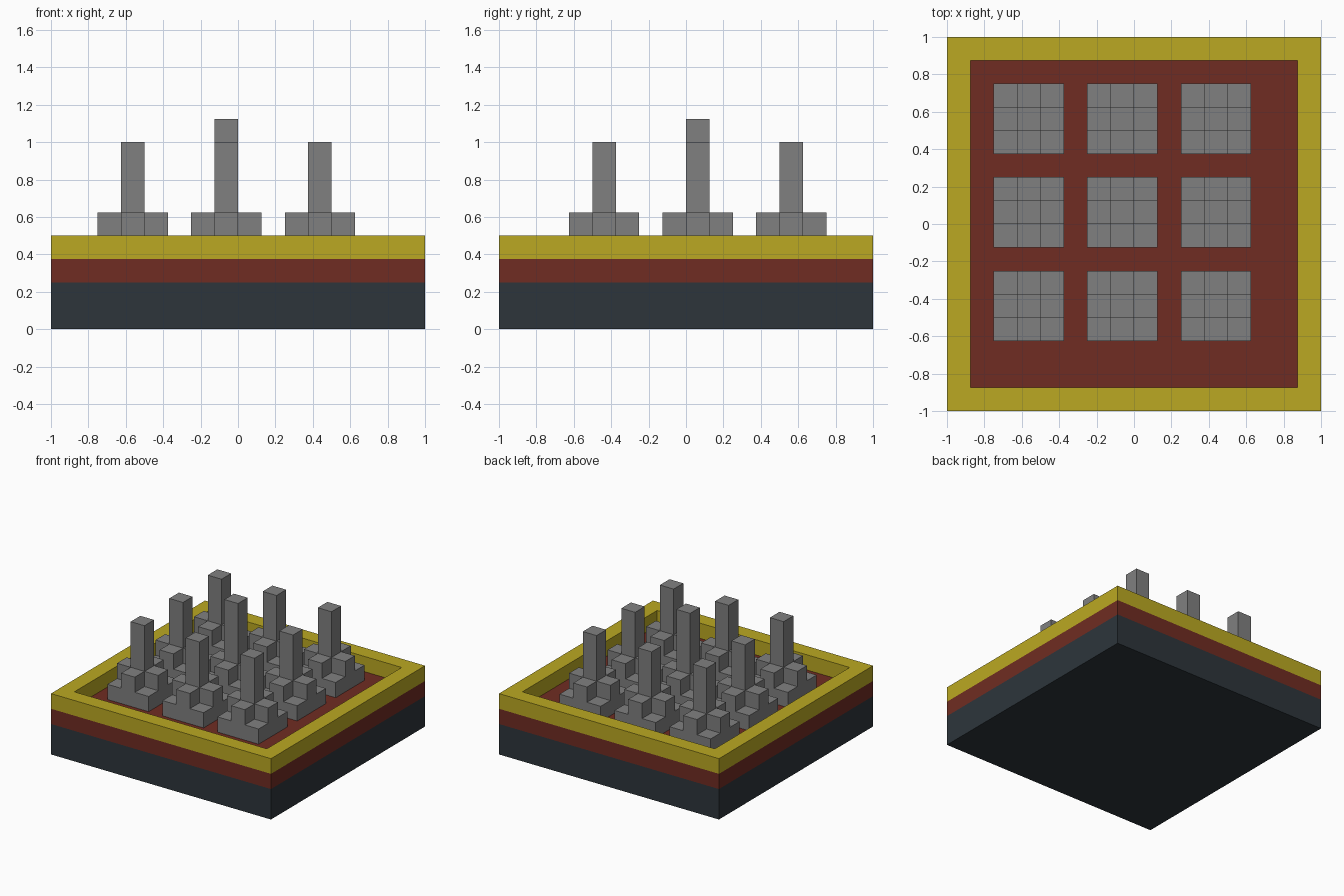
import bpy, bmesh

if "Cube" in bpy.data.objects:
    bpy.data.objects.remove(bpy.data.objects["Cube"])

U = 0.125  # one block


def material(name, hex_code):
    def lin(c):
        c /= 255
        return c / 12.92 if c <= 0.04045 else ((c + 0.055) / 1.055) ** 2.4
    m = bpy.data.materials.new(name)
    m.diffuse_color = [lin(int(hex_code[i:i + 2], 16)) for i in (0, 2, 4)] + [1]
    m.use_nodes = True
    m.node_tree.nodes["Principled BSDF"].inputs["Base Color"].default_value = m.diffuse_color
    return m


def finish(name, bm, mat, loc=(0, 0, 0)):
    bmesh.ops.remove_doubles(bm, verts=bm.verts, dist=1e-5)
    me = bpy.data.meshes.new(name)
    bm.to_mesh(me)
    bm.free()
    me.materials.append(mat)
    ob = bpy.data.objects.new(name, me)
    ob.location = loc
    bpy.context.collection.objects.link(ob)
    return ob


def square_loft(name, rings, mat, bottom=False, top=False):
    """Skin square rings given as (half width, z)."""
    bm = bmesh.new()
    loops = [[bm.verts.new((sx * h, sy * h, z))
              for sx, sy in ((-1, -1), (1, -1), (1, 1), (-1, 1))] for h, z in rings]
    for a, b in zip(loops, loops[1:]):
        for i in range(4):
            j = (i + 1) % 4
            bm.faces.new((a[i], a[j], b[j], b[i]))
    if bottom:
        bm.faces.new(loops[0][::-1])
    if top:
        bm.faces.new(loops[-1])
    finish(name, bm, mat)


def block_cluster(name, heights, mat, loc):
    """3 x 3 stepped block: a top per cell, walls only where heights differ."""
    bm = bmesh.new()

    def quad(pts):
        bm.faces.new([bm.verts.new(p) for p in pts])

    for (i, j), h in heights.items():
        x, y = (i - 0.5) * U, (j - 0.5) * U
        c = [(x, y), (x + U, y), (x + U, y + U), (x, y + U)]
        quad([(*p, h) for p in c])
        for k, (dx, dy) in enumerate(((0, -1), (1, 0), (0, 1), (-1, 0))):
            low = heights.get((i + dx, j + dy), 0)
            if low < h:
                a, b = c[k], c[(k + 1) % 4]
                quad([(*a, low), (*b, low), (*b, h), (*a, h)])
    finish(name, bm, mat, loc)


slate = material("dark slate", "2d353b")
red = material("brick red", "702c22")
yellow = material("mustard yellow", "bba922")
grey = material("concrete grey", "808080")

# Tray: slab, red ground, raised rim
square_loft("foundation_slab", [(1, 0), (1, 2 * U)], slate, bottom=True)
square_loft("ground_layer", [(1, 2 * U), (1, 3 * U), (7 * U, 3 * U)], red, top=True)
square_loft("raised_rim", [(1, 3 * U), (1, 4 * U), (7 * U, 4 * U), (7 * U, 3 * U)], yellow)

# Nine stepped towers, the middle one a block taller
for r in range(3):
    for col in range(3):
        tower = 6 * U if (r, col) == (1, 1) else 5 * U
        heights = {(i, j): (tower, 2 * U, U)[abs(i) + abs(j)]
                   for i in (-1, 0, 1) for j in (-1, 0, 1)}
        block_cluster(f"tower_{r + 1}_{col + 1}", heights, grey,
                      (-4.5 * U + col * 4 * U, -3.5 * U + r * 4 * U, 3 * U))
